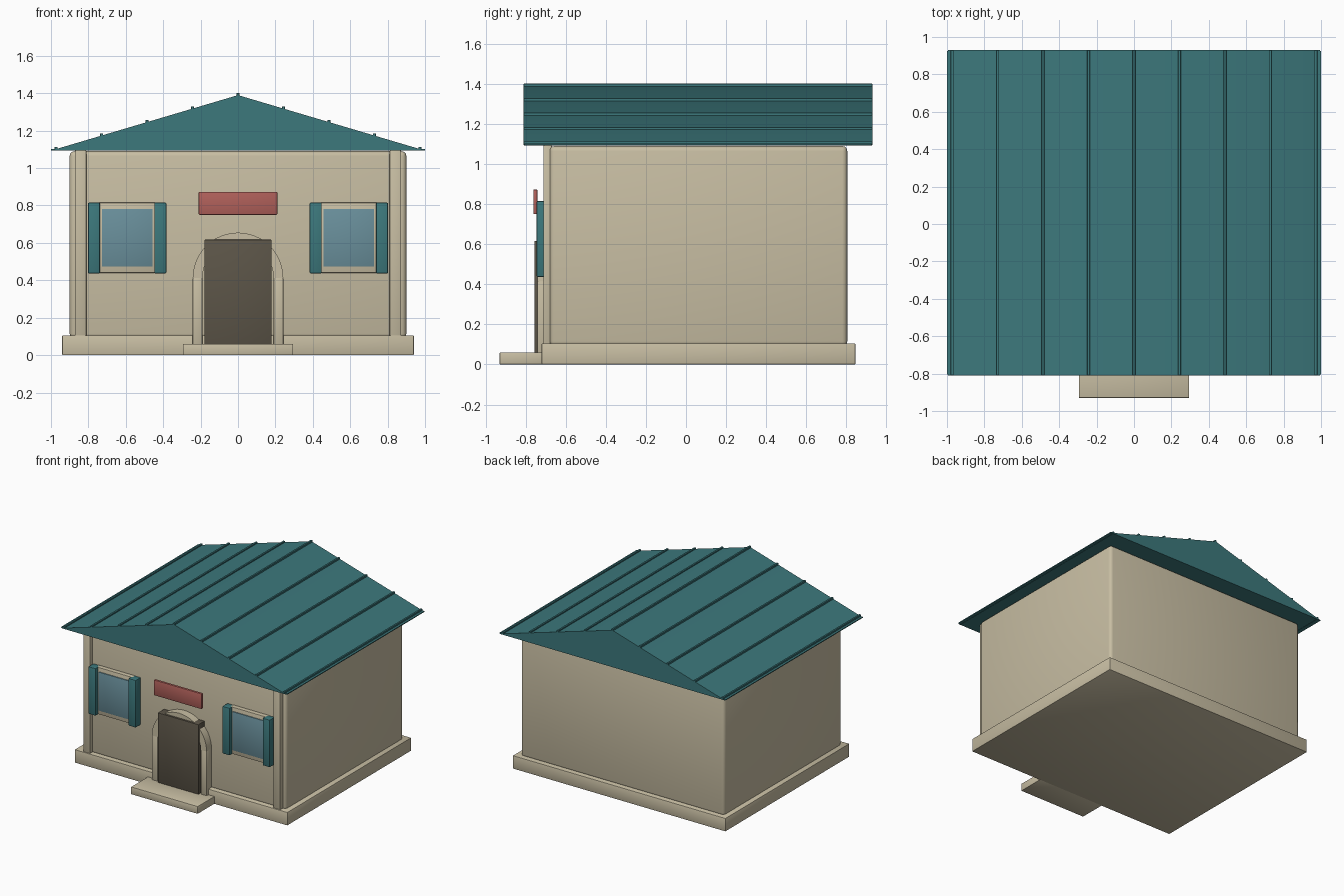
import bpy, bmesh, math
from mathutils import Matrix

if "Cube" in bpy.data.objects:
    bpy.data.objects.remove(bpy.data.objects["Cube"])


def material(name, hex_rgb):
    m = bpy.data.materials.new(name)
    lin = [((int(hex_rgb[i:i + 2], 16) / 255 + 0.055) / 1.055) ** 2.4 for i in (0, 2, 4)]
    m.diffuse_color = (*lin, 1)
    m.use_nodes = True
    m.node_tree.nodes["Principled BSDF"].inputs["Base Color"].default_value = m.diffuse_color
    return m


CREAM = material("cream stucco", "C8BEA3")
TEAL = material("teal metal", "3C787C")
GLASS = material("blue glass", "6A909C")
DOOR = material("dark brown", "5C5548")
RED = material("sign red", "B0605A")


def finish(name, bm, mat, bevel=0, segments=2):
    bmesh.ops.recalc_face_normals(bm, faces=bm.faces)
    if bevel:
        bmesh.ops.bevel(bm, geom=bm.edges[:], offset=bevel, segments=segments,
                        profile=0.5, affect='EDGES')
    mesh = bpy.data.meshes.new(name)
    bm.to_mesh(mesh)
    bm.free()
    mesh.materials.append(mat)
    ob = bpy.data.objects.new(name, mesh)
    bpy.context.collection.objects.link(ob)
    return ob


def box(name, x, y, z, mat, bevel=0.004, segments=2):
    """Bevelled box from (min, max) ranges."""
    bm = bmesh.new()
    size = [b - a for a, b in (x, y, z)]
    mid = [(a + b) / 2 for a, b in (x, y, z)]
    bmesh.ops.create_cube(bm, size=1, matrix=Matrix.Translation(mid) @ Matrix.Diagonal((*size, 1)))
    return finish(name, bm, mat, bevel, segments)


def prism(name, profile, y0, y1, mat, bevel=0):
    """Extrude an (x, z) outline along y."""
    bm = bmesh.new()
    face = bm.faces.new([bm.verts.new((x, y0, z)) for x, z in profile])
    new = bmesh.ops.extrude_face_region(bm, geom=[face])["geom"]
    bmesh.ops.translate(bm, vec=(0, y1 - y0, 0),
                        verts=[v for v in new if isinstance(v, bmesh.types.BMVert)])
    return finish(name, bm, mat, bevel)


# Base, step and walls
box("foundation", (-0.94, 0.94), (-0.72, 0.845), (0, 0.105), CREAM)
box("front_step", (-0.295, 0.295), (-0.93, -0.70), (0, 0.06), CREAM)
box("walls", (-0.9, 0.9), (-0.68, 0.805), (0.09, 1.09), CREAM, 0.025, 3)

# Gabled roof with raised seams
EAVE, RIDGE, HALF = 1.095, 1.39, 0.995
Y0, Y1 = -0.81, 0.93
prism("roof", [(-HALF, EAVE), (HALF, EAVE), (0, RIDGE)], Y0, Y1, TEAL)
pitch = (RIDGE - EAVE) / HALF
for i in range(-4, 5):
    x = i * 0.243
    z = RIDGE - abs(x) * pitch
    box("roof_seam", (x - 0.008, x + 0.008), (Y0, Y1), (z - 0.008, z + 0.012), TEAL, 0.002, 1)
for s in (-1, 1):
    box("eave_trim", sorted((s * 0.982, s * 1.0)), (Y0 + 0.005, Y1 - 0.005),
        (EAVE, EAVE + 0.007), TEAL, 0)

# Mirrored front details: corner strips, windows, shutters, door jambs
for s in (-1, 1):
    def side(a, b):
        return sorted((s * a, s * b))
    box("corner_strip", side(0.81, 0.872), (-0.712, -0.67), (0.09, 1.095), CREAM, 0.006)
    box("window_frame", side(0.43, 0.755), (-0.715, -0.67), (0.44, 0.815), CREAM)
    box("window_pane", side(0.456, 0.728), (-0.722, -0.71), (0.473, 0.782), GLASS, 0.003)
    for a, b in ((0.383, 0.447), (0.738, 0.802)):
        box("shutter", side(a, b), (-0.745, -0.68), (0.437, 0.815), TEAL, 0.005)
    box("door_jamb", side(0.19, 0.242), (-0.742, -0.67), (0.055, 0.415), CREAM, 0.005)

# Arch over the door
N = 24
angles = [math.pi * i / N for i in range(N + 1)]
outline = [(0.242 * math.cos(a), 0.413 + 0.242 * math.sin(a)) for a in angles]
outline += [(0.19 * math.cos(a), 0.413 + 0.19 * math.sin(a)) for a in reversed(angles)]
arch = prism("door_arch", outline, -0.742, -0.67, CREAM)

# Door leaf and sign panel
box("door", (-0.18, 0.18), (-0.757, -0.67), (0.058, 0.617), DOOR)
box("sign_panel", (-0.21, 0.21), (-0.762, -0.742), (0.75, 0.873), RED)

# Smooth shading with sharp edges kept
bpy.ops.object.select_all(action='DESELECT')
for ob in bpy.context.scene.objects:
    ob.select_set(True)
bpy.context.view_layer.objects.active = arch
bpy.ops.object.shade_smooth_by_angle(angle=math.radians(35))
